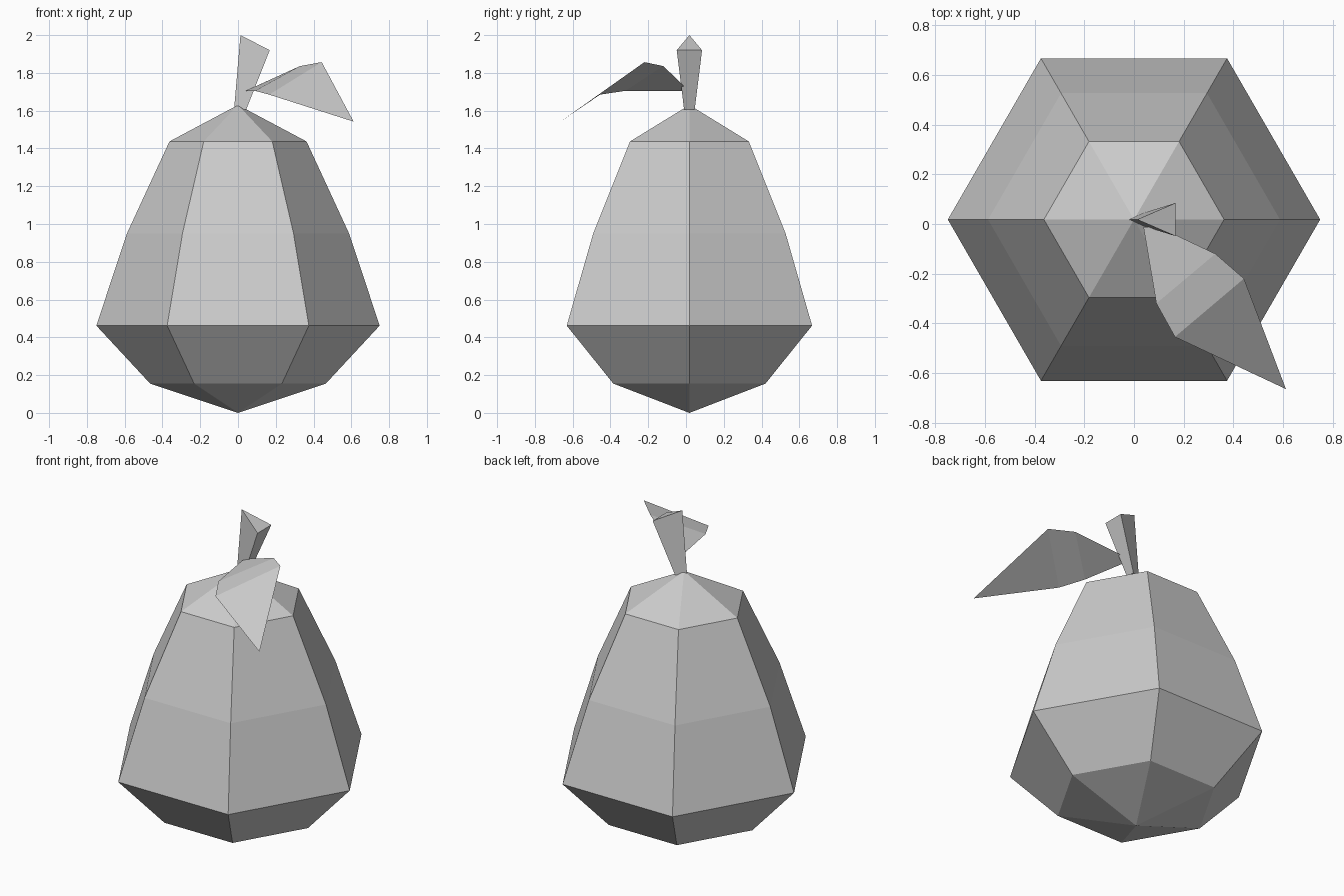
import bpy, bmesh, math

if "Cube" in bpy.data.objects:
    bpy.data.objects.remove(bpy.data.objects["Cube"])

GREY = bpy.data.materials.new("plain grey")
GREY.diffuse_color = (0.6, 0.6, 0.6, 1)
GREY.use_nodes = True
GREY.node_tree.nodes["Principled BSDF"].inputs["Base Color"].default_value = GREY.diffuse_color
CY = 0.018  # y of the fruit's axis


def finish(name, bm, closed=True):
    if closed:
        bmesh.ops.recalc_face_normals(bm, faces=bm.faces)
    mesh = bpy.data.meshes.new(name)
    bm.to_mesh(mesh)
    bm.free()
    mesh.materials.append(GREY)
    bpy.context.collection.objects.link(bpy.data.objects.new(name, mesh))


def bridge(bm, a, b):
    n = len(a)
    for i in range(n):
        bm.faces.new((a[i], a[(i + 1) % n], b[(i + 1) % n], b[i]))


# Fruit body: six-sided lathe with pointed ends
bm = bmesh.new()
rings = []
for r, z in [(0.465, 0.155), (0.75, 0.462), (0.588, 0.95), (0.363, 1.437)]:
    rings.append([bm.verts.new((r * math.cos(k * math.pi / 3),
                                CY + r * math.sin(k * math.pi / 3), z))
                  for k in range(6)])
for lower, upper in zip(rings, rings[1:]):
    bridge(bm, lower, upper)
for ring, z in ((rings[0], 0.0), (rings[-1], 1.63)):
    tip = bm.verts.new((0, CY, z))
    for i in range(6):
        bm.faces.new((ring[i], ring[(i + 1) % 6], tip))
finish("pear_body", bm)

# Stem: flaring three-sided prism, leaning right
bm = bmesh.new()
ends = []
for x0, z0, x1, z1, half in [(-0.02, 1.615, 0.043, 1.605, 0.028),
                             (0.013, 2.0, 0.168, 1.92, 0.067)]:
    ends.append([bm.verts.new(p) for p in
                 ((x0, CY, z0), (x1, CY - half, z1), (x1, CY + half, z1))])
bridge(bm, *ends)
for end in ends:
    bm.faces.new(end)
finish("stem", bm)

# Leaf: thin folded strip ending in a point
bm = bmesh.new()
left = [(0.038, -0.012, 1.703), (0.09, -0.32, 1.705), (0.165, -0.455, 1.685)]
right = [(0.10, -0.012, 1.732), (0.328, -0.12, 1.836), (0.443, -0.22, 1.857)]
lv = [bm.verts.new(p) for p in left]
rv = [bm.verts.new(p) for p in right]
for i in range(2):
    bm.faces.new((lv[i], lv[i + 1], rv[i + 1], rv[i]))
bm.faces.new((lv[2], bm.verts.new((0.612, -0.665, 1.542)), rv[2]))
finish("leaf", bm, closed=False)
